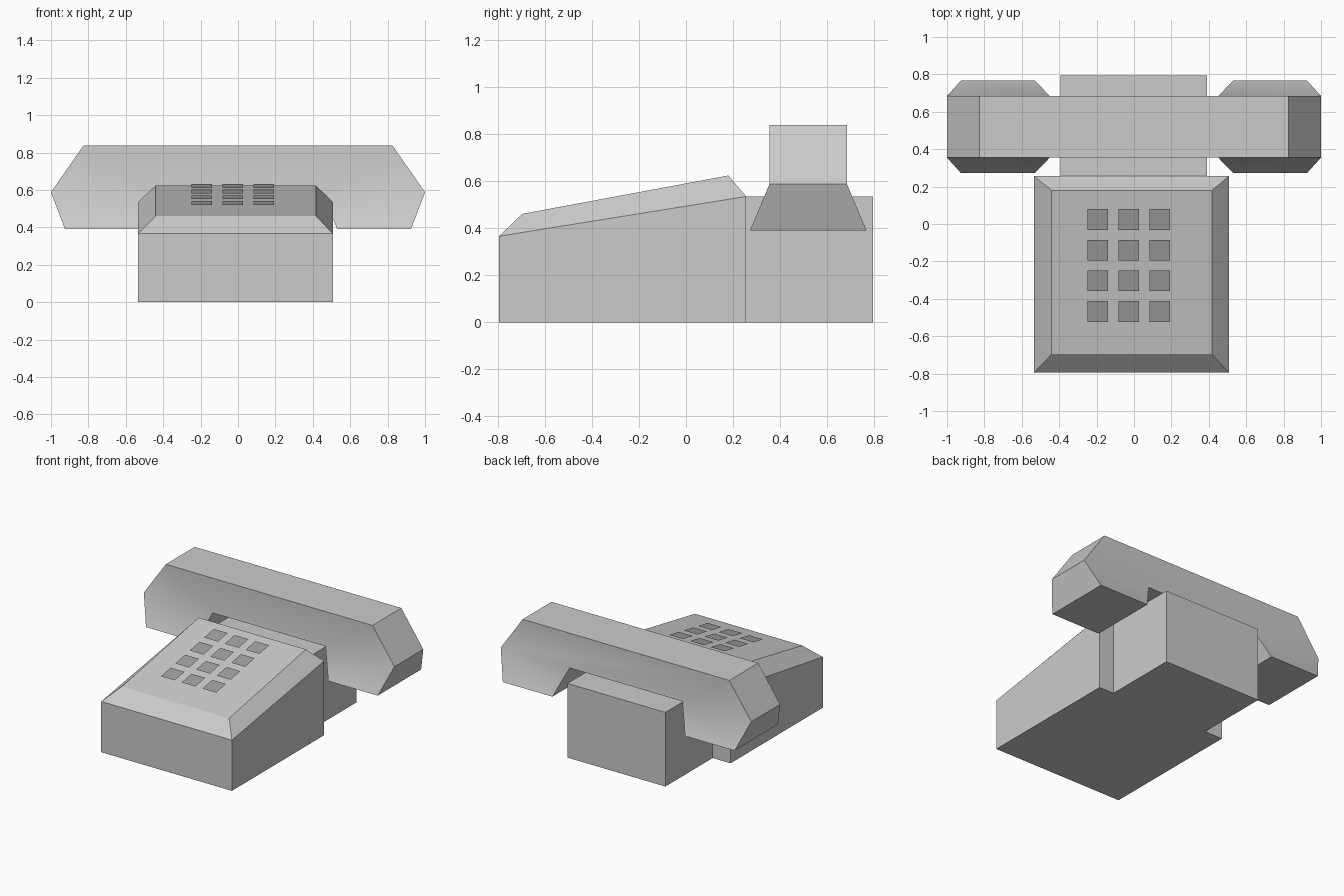
import bpy, bmesh, math

cube = bpy.data.objects.get("Cube")
if cube:
    bpy.data.objects.remove(cube, do_unlink=True)


def material(name, rgb):
    m = bpy.data.materials.new(name)
    m.use_nodes = True
    m.diffuse_color = (*rgb, 1)
    m.node_tree.nodes["Principled BSDF"].inputs["Base Color"].default_value = (*rgb, 1)
    return m


shell = material("light grey plastic", (0.6, 0.6, 0.6))
key_grey = material("key grey", (0.35, 0.35, 0.35))


def make(name, verts, faces, mat, fix_normals=True):
    bm = bmesh.new()
    vs = [bm.verts.new(v) for v in verts]
    for f in faces:
        bm.faces.new([vs[i] for i in f])
    if fix_normals:
        bmesh.ops.recalc_face_normals(bm, faces=bm.faces)
    me = bpy.data.meshes.new(name)
    bm.to_mesh(me)
    bm.free()
    me.materials.append(mat)
    ob = bpy.data.objects.new(name, me)
    bpy.context.collection.objects.link(ob)
    return ob


def stack(name, rings, mat):
    """Closed solid from a stack of rectangular rings."""
    verts = [v for r in rings for v in r]
    faces = [(3, 2, 1, 0)]
    for k in range(0, 4 * (len(rings) - 1), 4):
        for i in range(4):
            j = (i + 1) % 4
            faces.append((k + i, k + j, k + 4 + j, k + 4 + i))
    n = len(verts)
    faces.append((n - 4, n - 3, n - 2, n - 1))
    return make(name, verts, faces, mat)


def ring(x0, x1, y0, y1, z0, z1):
    """Rectangle whose front edge is at z0 and back edge at z1."""
    return [(x0, y0, z0), (x1, y0, z0), (x1, y1, z1), (x0, y1, z1)]


# Sloping body with a chamfered top
stack("body", [ring(-0.535, 0.508, -0.795, 0.256, 0, 0),
               ring(-0.535, 0.508, -0.795, 0.256, 0.366, 0.535),
               ring(-0.44, 0.416, -0.696, 0.18, 0.461, 0.624)], shell)

# Cradle block behind the body
stack("cradle", [ring(-0.392, 0.39, 0.256, 0.795, 0, 0),
                 ring(-0.392, 0.39, 0.256, 0.795, 0.535, 0.535)], shell)

# Keypad: thin plates hovering just above the slope
SLOPE = (0.624 - 0.461) / (0.18 + 0.696)
LIFT, H = 0.027, 0.055


def pad_z(y):
    return 0.461 + (y + 0.696) * SLOPE + LIFT


for r in range(4):
    for c in range(3):
        x, y = -0.193 + 0.1655 * c, 0.024 - 0.164 * r
        make(f"key_{r + 1}_{c + 1}",
             ring(x - H, x + H, y - H, y + H, pad_z(y - H), pad_z(y + H)),
             [(0, 1, 2, 3)], key_grey, fix_normals=False)

# Handset: one outline in x/z, the ear and mouth ends flare out in y
TOP, MID, LOW = 0.839, 0.588, 0.391
Y0, Y1, F0, F1 = 0.355, 0.684, 0.272, 0.767
outline = [(-1, MID, 0), (-0.825, TOP, 0), (0.825, TOP, 0), (1, MID, 0),
           (0.925, LOW, 1), (0.53, LOW, 1), (0.45, MID, 0),
           (-0.45, MID, 0), (-0.53, LOW, 1), (-0.925, LOW, 1)]
front = [(x, F0 if f else Y0, z) for x, z, f in outline]
back = [(x, F1 if f else Y1, z) for x, z, f in outline]
n = len(outline)
faces = [(i, (i + 1) % n, (i + 1) % n + n, i + n) for i in range(n)]
for side in ((0, 1, 2, 3, 6, 7), (3, 4, 5, 6), (7, 8, 9, 0)):
    faces += [side, tuple(i + n for i in side)]
handset = make("handset", front + back, faces, shell)

bpy.ops.object.select_all(action="DESELECT")
handset.select_set(True)
bpy.context.view_layer.objects.active = handset
bpy.ops.object.shade_smooth_by_angle(angle=math.radians(30))
